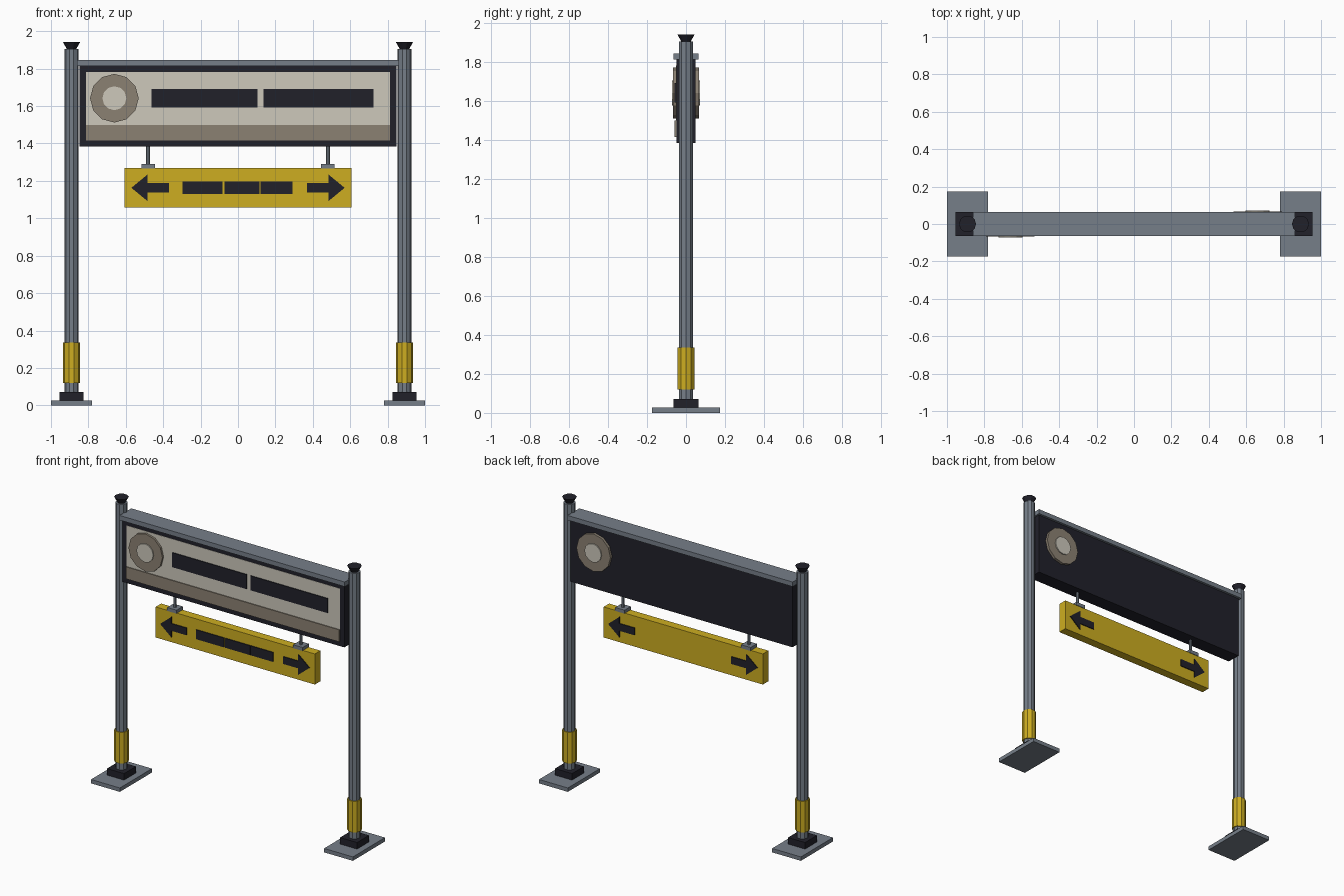
import bpy, bmesh, math
from mathutils import Matrix

cube = bpy.data.objects.get("Cube")
if cube:
    bpy.data.objects.remove(cube, do_unlink=True)


def material(name, rgb):
    m = bpy.data.materials.new(name)
    m.use_nodes = True
    m.diffuse_color = (*rgb, 1)
    m.node_tree.nodes["Principled BSDF"].inputs["Base Color"].default_value = (*rgb, 1)
    return m


STEEL = material("steel grey", (0.18, 0.21, 0.25))
DARK = material("near black", (0.015, 0.015, 0.023))
YELLOW = material("safety yellow", (0.61, 0.42, 0.015))
CREAM = material("cream", (0.61, 0.58, 0.50))
TAUPE = material("taupe", (0.26, 0.22, 0.17))


def finish(name, bm, mat):
    bmesh.ops.recalc_face_normals(bm, faces=bm.faces)
    mesh = bpy.data.meshes.new(name)
    bm.to_mesh(mesh)
    bm.free()
    mesh.materials.append(mat)
    ob = bpy.data.objects.new(name, mesh)
    bpy.context.collection.objects.link(ob)
    return ob


def box(name, mat, x, y, z):
    """Box from (min, max) ranges on each axis."""
    bm = bmesh.new()
    bmesh.ops.create_cube(bm, size=1)
    for v in bm.verts:
        for i, (lo, hi) in enumerate((x, y, z)):
            v.co[i] = hi if v.co[i] > 0 else lo
    return finish(name, bm, mat)


def column(name, mat, x, z, r1, r2=None, sides=10):
    """Upright faceted cylinder or cone, with a corner towards the front."""
    bm = bmesh.new()
    bmesh.ops.create_cone(bm, cap_ends=True, segments=sides, radius1=r1,
                          radius2=r2 or r1, depth=z[1] - z[0],
                          matrix=Matrix.Translation((x, 0, sum(z) / 2))
                          @ Matrix.Rotation(math.pi / 2, 4, "Z"))
    return finish(name, bm, mat)


def disc(name, mat, x, y, z, r):
    """Faceted disc facing along y."""
    bm = bmesh.new()
    bmesh.ops.create_cone(bm, cap_ends=True, segments=12, radius1=r, radius2=r,
                          depth=y[1] - y[0],
                          matrix=Matrix.Translation((x, sum(y) / 2, z))
                          @ Matrix.Rotation(math.pi / 2, 4, "X")
                          @ Matrix.Rotation(math.pi / 2, 4, "Z"))
    return finish(name, bm, mat)


def arrow(name, side, y, z):
    """Thin outward-pointing arrow plate."""
    pts = [(0.37, -0.025), (0.485, -0.025), (0.485, -0.07), (0.57, 0),
           (0.485, 0.07), (0.485, 0.025), (0.37, 0.025)]
    bm = bmesh.new()
    face = bm.faces.new([bm.verts.new((side * px, y[0], z + pz)) for px, pz in pts])
    ext = bmesh.ops.extrude_face_region(bm, geom=[face])["geom"]
    for v in ext:
        if isinstance(v, bmesh.types.BMVert):
            v.co.y = y[1]
    return finish(name, bm, DARK)


# Posts with feet, sleeves and flared caps
for side, label in ((1, "left"), (-1, "right")):
    px = 0.89 * side
    box(label + "_base_plate", STEEL, (px - 0.11, px + 0.11), (-0.175, 0.175), (0, 0.027))
    box(label + "_post_foot", DARK, (px - 0.065, px + 0.065), (-0.065, 0.065), (0.027, 0.072))
    column(label + "_post", STEEL, px, (0.07, 1.905), 0.038)
    column(label + "_post_sleeve", YELLOW, px, (0.12, 0.335), 0.0455)
    column(label + "_post_cap", DARK, px, (1.905, 1.942), 0.025, 0.046)

# Main sign cabinet and its top beam
box("top_beam", STEEL, (-0.86, 0.86), (-0.064, 0.064), (1.813, 1.845))
box("sign_cabinet", DARK, (-0.847, 0.847), (-0.046, 0.048), (1.385, 1.813))

# Raised frame around the front panel
for side, label in ((1, "left"), (-1, "right")):
    x = sorted((side * 0.814, side * 0.847))
    box(label + "_frame_bar", DARK, x, (-0.05, -0.04), (1.385, 1.813))
for label, z in (("lower", (1.385, 1.417)), ("upper", (1.783, 1.813))):
    box(label + "_frame_bar", DARK, (-0.814, 0.814), (-0.05, -0.04), z)

# Front panel, lower strip and message bars
box("front_panel", CREAM, (-0.814, 0.814), (-0.052, -0.04), (1.417, 1.783))
box("front_panel_strip", TAUPE, (-0.814, 0.814), (-0.058, -0.05), (1.417, 1.5))
for i, x in enumerate(((-0.463, 0.104), (0.136, 0.725))):
    box(f"message_bar_{i + 1}", DARK, x, (-0.058, -0.05), (1.592, 1.692))

# Round emblem on each face, on opposite ends
for s, label in ((-1, "front"), (1, "back")):
    disc(label + "_emblem_ring", TAUPE, s * 0.661, sorted((s * 0.045, s * 0.066)), 1.642, 0.13)
    disc(label + "_emblem_centre", CREAM, s * 0.661, sorted((s * 0.06, s * 0.073)), 1.642, 0.064)

# Hanging direction sign
box("hanging_sign", YELLOW, (-0.608, 0.608), (-0.03, 0.03), (1.057, 1.268))
for side, label in ((1, "left"), (-1, "right")):
    hx = 0.481 * side
    column(label + "_hanger_rod", STEEL, hx, (1.28, 1.39), 0.01, sides=8)
    box(label + "_hanger_clip", STEEL, (hx - 0.036, hx + 0.036), (-0.034, 0.034), (1.266, 1.29))
    arrow(label + "_front_arrow", side, (-0.036, -0.029), 1.163)
    arrow(label + "_back_arrow", side, (0.029, 0.036), 1.163)
for i, x in enumerate(((-0.297, -0.083), (-0.073, 0.115), (0.121, 0.292))):
    box(f"direction_bar_{i + 1}", DARK, x, (-0.036, -0.029), (1.131, 1.196))
